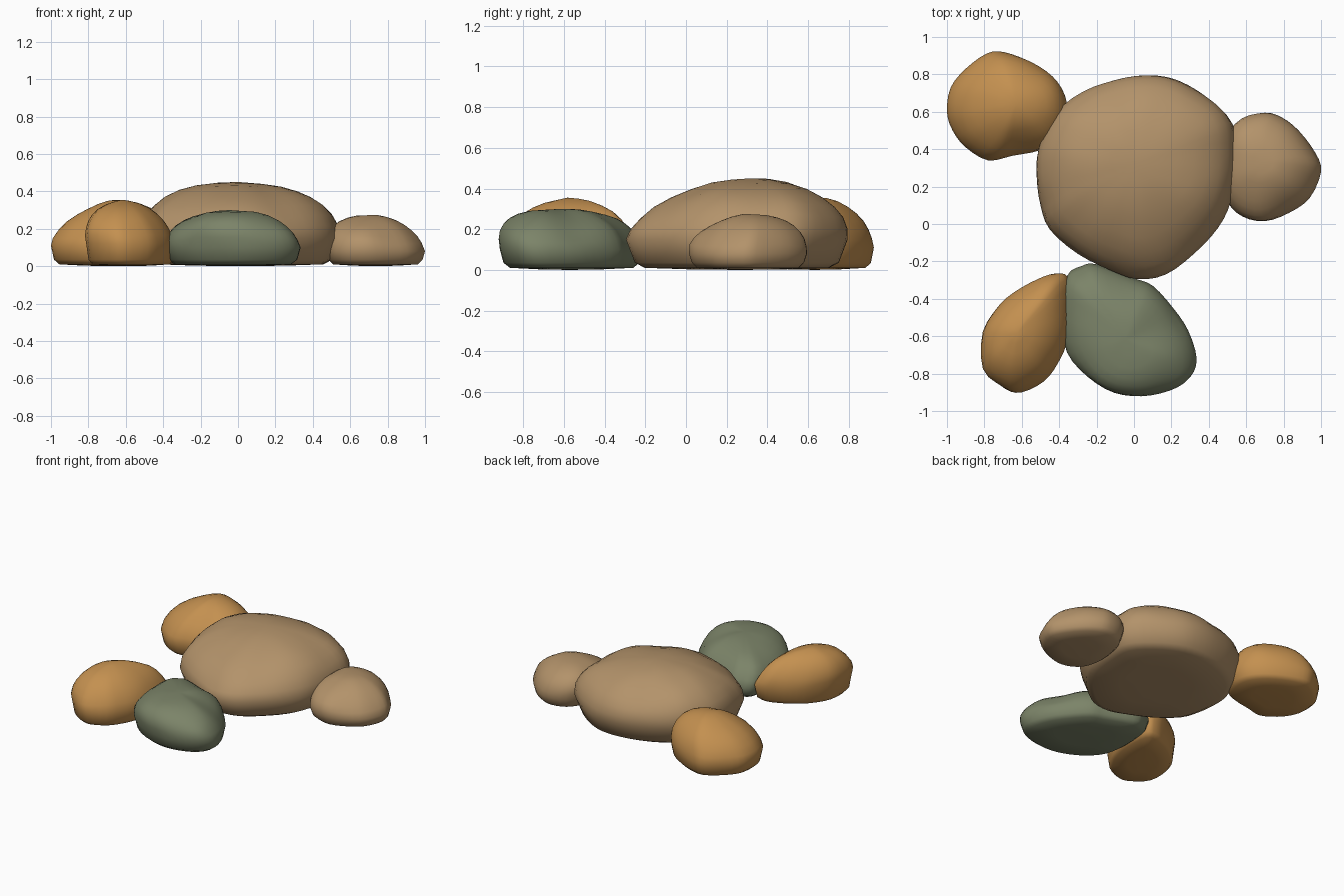
import bpy
import bmesh
import math
from mathutils import Vector, noise

default_cube = bpy.data.objects.get("Cube")
if default_cube:
    bpy.data.objects.remove(default_cube, do_unlink=True)


def make_material(name, colour):
    material = bpy.data.materials.new(name)
    material.use_nodes = True
    material.diffuse_color = (*colour, 1)
    shader = material.node_tree.nodes["Principled BSDF"]
    shader.inputs["Base Color"].default_value = (*colour, 1)
    shader.inputs["Roughness"].default_value = 0.9
    return material


tan = make_material("tan stone", (0.45, 0.29, 0.145))
ochre = make_material("ochre stone", (0.55, 0.28, 0.08))
moss = make_material("moss green stone", (0.2, 0.23, 0.14))


def smooth_outline(points, steps=3):
    """Closed Catmull-Rom curve through the footprint points."""
    points = [Vector((x, y, 0)) for x, y in points]
    count = len(points)
    result = []
    for i in range(count):
        a, b, c, d = (points[(i + k) % count] for k in (-1, 0, 1, 2))
        for step in range(steps):
            t = step / steps
            result.append(b + (c - a) * t / 2
                          + (a * 2 - b * 5 + c * 4 - d) * t ** 2 / 2
                          + (b * 3 - a - c * 3 + d) * t ** 3 / 2)
    return result


def make_rock(name, material, outline, height, waist, lean, fullness, foot=0.95, dome_rings=8):
    """Loft a footprint into a boulder: flat base, steep waist, leaning dome.
    The fullness of the dome differs along x and along y."""
    outline = smooth_outline(outline)
    xs, ys = [p.x for p in outline], [p.y for p in outline]
    centre = Vector((min(xs) + max(xs), min(ys) + max(ys), 0)) / 2
    lean = Vector((*lean, 0))
    bm = bmesh.new()
    loops = []

    # Base and waist
    for scale, z in ((0.45, 0.003), (foot - 0.09, 0.01), (foot, 0.035), (1, waist)):
        loops.append([bm.verts.new(centre + (p - centre) * scale + Vector((0, 0, z)))
                      for p in outline])
    # Dome
    for k in range(1, dome_rings):
        angle = k / dome_rings * math.pi / 2
        loop = []
        for p in outline:
            arm = p - centre
            along_x = arm.normalized().x ** 2
            power = fullness[0] * along_x + fullness[1] * (1 - along_x)
            rise = math.sin(angle) ** (2 / power)
            spot = centre + arm * math.cos(angle) ** (2 / power) + lean * rise
            spot.z = waist + (height - waist) * rise
            loop.append(bm.verts.new(spot + noise.noise_vector(spot * 5) * 0.012))
        loops.append(loop)

    count = len(outline)
    for low, high in zip(loops, loops[1:]):
        for i in range(count):
            j = (i + 1) % count
            bm.faces.new((low[i], low[j], high[j], high[i]))
    # Close the base and the crown with fans
    base = bm.verts.new(centre)
    crown = bm.verts.new(centre + lean + Vector((0, 0, height)))
    for i in range(count):
        j = (i + 1) % count
        bm.faces.new((base, loops[0][j], loops[0][i]))
        bm.faces.new((crown, loops[-1][i], loops[-1][j]))
    bmesh.ops.recalc_face_normals(bm, faces=bm.faces)

    mesh = bpy.data.meshes.new(name)
    bm.to_mesh(mesh)
    bm.free()
    mesh.materials.append(material)
    rock = bpy.data.objects.new(name, mesh)
    bpy.context.collection.objects.link(rock)
    bpy.ops.object.select_all(action="DESELECT")
    rock.select_set(True)
    bpy.context.view_layer.objects.active = rock
    bpy.ops.object.shade_smooth_by_angle(angle=math.radians(50))


# Large central boulder
make_rock("large_boulder", tan,
          [(-.52, .25), (-.51, .4), (-.43, .58), (-.28, .7), (-.1, .77), (.07, .795),
           (.23, .77), (.4, .67), (.53, .53), (.545, .35), (.52, .13), (.45, -.02),
           (.32, -.16), (.17, -.27), (.02, -.295), (-.12, -.25), (-.3, -.16),
           (-.45, -.03), (-.5, .1)],
          height=.45, waist=.15, lean=(-.01, .07), fullness=(2.25, 1.8), foot=.92)

# Small boulder on the left
make_rock("left_rock", tan,
          [(.47, .27), (.5, .12), (.58, .04), (.7, .015), (.83, .06), (.94, .14),
           (1, .28), (.97, .38), (.88, .5), (.79, .57), (.7, .595), (.58, .56),
           (.5, .45)],
          height=.27, waist=.08, lean=(-.05, .03), fullness=(2.2, 2.1))

# Mossy boulder at the front
make_rock("front_mossy_rock", moss,
          [(-.36, -.28), (-.28, -.225), (-.2, -.215), (0, -.29), (.1, -.33), (.21, -.45),
           (.29, -.57), (.335, -.72), (.3, -.82), (.2, -.885), (.05, -.915),
           (-.1, -.89), (-.25, -.81), (-.36, -.68), (-.39, -.48)],
          height=.3, waist=.1, lean=(-.02, -.05), fullness=(1.9, 2.5))

# Ochre boulder at the front right
make_rock("front_ochre_rock", ochre,
          [(-.8, -.58), (-.8, -.77), (-.69, -.88), (-.6, -.9),
           (-.48, -.84), (-.41, -.75), (-.36, -.64), (-.33, -.48), (-.35, -.29),
           (-.42, -.265), (-.5, -.29), (-.6, -.34), (-.71, -.43)],
          height=.355, waist=.12, lean=(-.05, 0), fullness=(2, 1.8))

# Ochre boulder at the back right
make_rock("back_ochre_rock", ochre,
          [(-1, .6), (-.98, .73), (-.9, .83), (-.79, .91), (-.7, .92),
           (-.56, .87), (-.44, .79), (-.37, .69), (-.36, .57), (-.41, .46),
           (-.5, .395), (-.65, .365), (-.78, .34), (-.9, .41), (-.97, .5)],
          height=.355, waist=.11, lean=(.05, .01), fullness=(1.8, 1.8))
